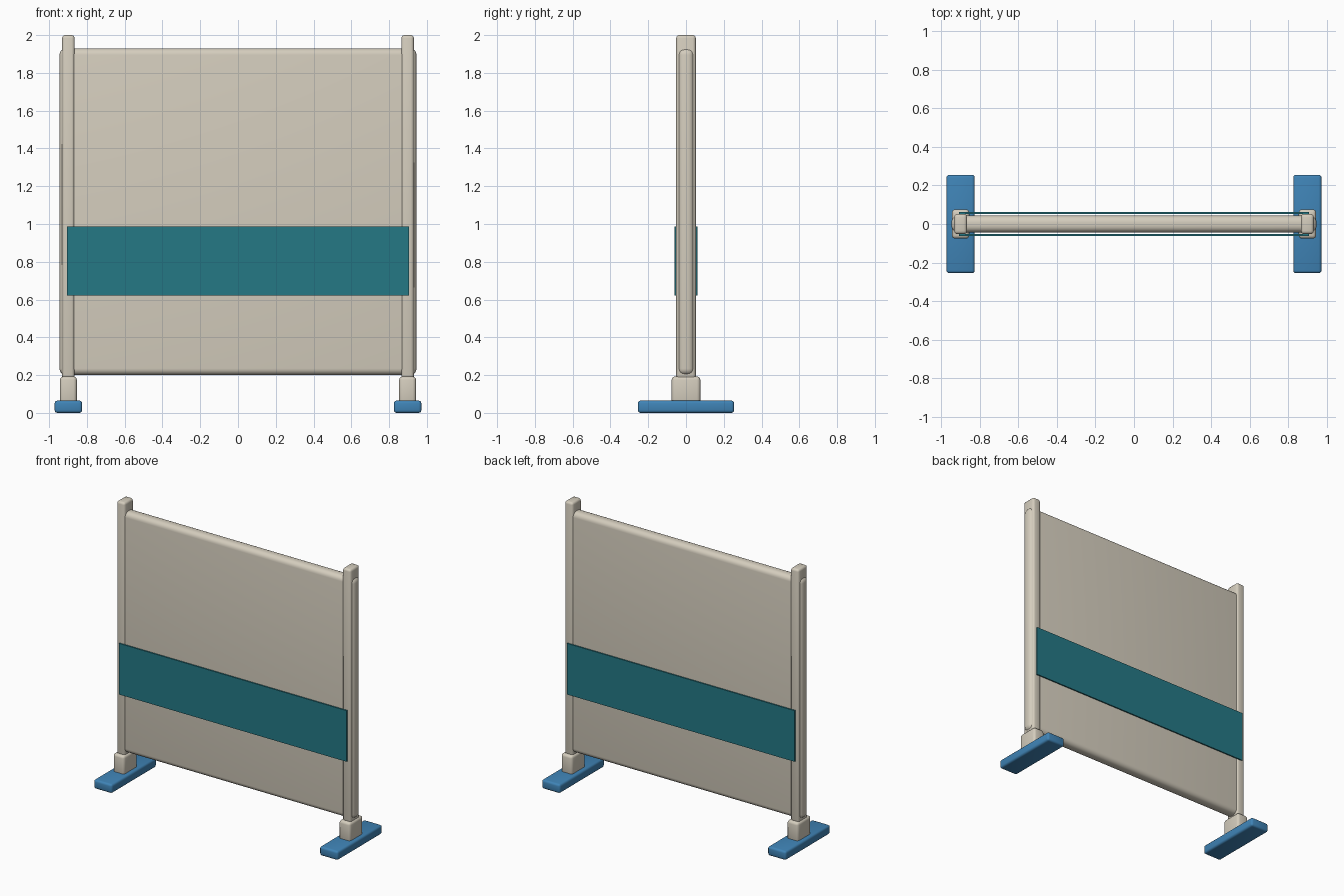
import bpy
import math

if "Cube" in bpy.data.objects:
    bpy.data.objects.remove(bpy.data.objects["Cube"])


def material(name, rgb):
    m = bpy.data.materials.new(name)
    m.diffuse_color = (*rgb, 1.0)
    m.use_nodes = True
    m.node_tree.nodes["Principled BSDF"].inputs["Base Color"].default_value = m.diffuse_color
    return m


BEIGE = material("warm_beige", (0.66, 0.61, 0.51))
BLUE = material("foot_blue", (0.05, 0.23, 0.47))
TEAL = material("stripe_teal", (0.018, 0.19, 0.235))


def box(name, center, size, mat, bevel=0.0, segments=3):
    """Rounded box given by centre and full size."""
    bpy.ops.mesh.primitive_cube_add(size=1, location=center)
    ob = bpy.context.object
    ob.name = name
    ob.scale = size
    bpy.ops.object.transform_apply(location=False, rotation=False, scale=True)
    ob.data.materials.append(mat)
    if bevel:
        mod = ob.modifiers.new("rounding", "BEVEL")
        mod.width = bevel
        mod.segments = segments
        bpy.ops.object.modifier_apply(modifier=mod.name)
        bpy.ops.object.shade_smooth_by_angle(angle=math.radians(40))
    return ob


# Main screen panel with rounded rim
box("panel", (0, 0, 1.065), (1.89, 0.088, 1.73), BEIGE, 0.035, 5)

# Stripe plates on the front and back
for side, y in (("front", -0.0565), ("back", 0.0565)):
    box(f"stripe_{side}", (0, y, 0.804), (1.81, 0.009, 0.367), TEAL)

# Post, socket and foot at each end
for side, s in (("left", -1), ("right", 1)):
    x = s * 0.898
    box(f"post_{side}", (x, 0, 1.075), (0.066, 0.104, 1.85), BEIGE, 0.016)
    box(f"socket_{side}", (x, 0, 0.12), (0.09, 0.152, 0.145), BEIGE, 0.018)
    box(f"foot_{side}", (x, 0, 0.0325), (0.146, 0.51, 0.065), BLUE, 0.015)
